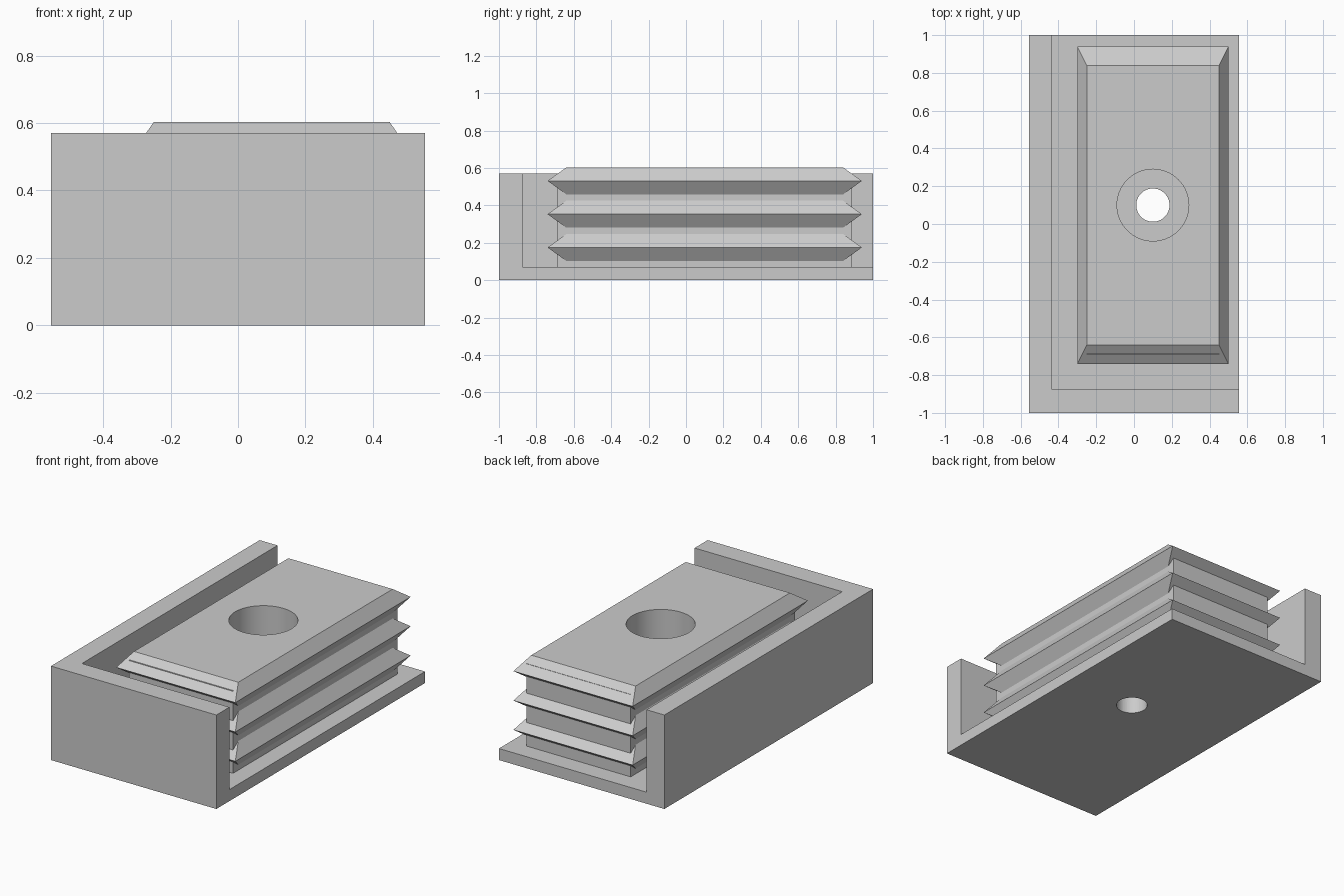
import bpy
import bmesh
import math

if "Cube" in bpy.data.objects:
    bpy.data.objects.remove(bpy.data.objects["Cube"], do_unlink=True)

grey = bpy.data.materials.new("plain grey")
grey.use_nodes = True
grey.diffuse_color = (0.6, 0.6, 0.6, 1)
grey.node_tree.nodes["Principled BSDF"].inputs["Base Color"].default_value = (0.6, 0.6, 0.6, 1)


def loft(name, rings):
    """Close a stack of equal-length point rings into a solid."""
    bm = bmesh.new()
    loops = [[bm.verts.new(p) for p in ring] for ring in rings]
    n = len(loops[0])
    for low, high in zip(loops, loops[1:]):
        for i in range(n):
            j = (i + 1) % n
            bm.faces.new((low[i], low[j], high[j], high[i]))
    bm.faces.new(loops[0][::-1])
    bm.faces.new(loops[-1])
    bmesh.ops.recalc_face_normals(bm, faces=bm.faces)
    mesh = bpy.data.meshes.new(name)
    bm.to_mesh(mesh)
    bm.free()
    mesh.materials.append(grey)
    obj = bpy.data.objects.new(name, mesh)
    bpy.context.collection.objects.link(obj)
    return obj


def rect(x0, x1, y0, y1, z):
    return [(x0, y0, z), (x1, y0, z), (x1, y1, z), (x0, y1, z)]


def circle(radius, z, n=64):
    angles = [2 * math.pi * i / n for i in range(n)]
    return [(HOLE_X + radius * math.cos(a), HOLE_Y + radius * math.sin(a), z) for a in angles]


def cut(obj, cutter):
    bpy.ops.object.select_all(action="DESELECT")
    bpy.context.view_layer.objects.active = obj
    obj.select_set(True)
    mod = obj.modifiers.new("cut", "BOOLEAN")
    mod.operation = "DIFFERENCE"
    mod.solver = "EXACT"
    mod.object = cutter
    bpy.ops.object.modifier_apply(modifier=mod.name)
    bpy.ops.object.shade_smooth_by_angle(angle=math.radians(25))


HOLE_X, HOLE_Y = 0.1, 0.1
W = 0.555
FLOOR = 0.07

# Tray: floor with a front wall and a right wall, open on the other two sides
tray = loft("tray", [rect(-W, W, -1, 1, z) for z in (0, 0.57)])
pocket = loft("pocket_cutter", [rect(-0.435, 1, -0.875, 1.5, z) for z in (FLOOR, 1)])
cut(tray, pocket)

# Central block
parts = [tray, loft("block", [rect(-0.25, 0.45, -0.69, 0.887, z) for z in (FLOOR, 0.57)])]

# Three pointed ridges around the block
for name, z in (("lower_ridge", 0.175), ("middle_ridge", 0.353), ("upper_ridge", 0.531)):
    parts.append(loft(name, [
        rect(-0.25, 0.45, -0.64, 0.84, z - 0.072),
        rect(-0.3, 0.5, -0.74, 0.94, z),
        rect(-0.25, 0.45, -0.64, 0.84, z + 0.072)]))

# Stepped bolt hole through everything
step = 0.25
bolt_hole = loft("hole_cutter", [circle(0.088, -0.2), circle(0.088, step),
                                 circle(0.19, step), circle(0.19, 1)])
for part in parts:
    cut(part, bolt_hole)

for helper in (pocket, bolt_hole):
    bpy.data.objects.remove(helper, do_unlink=True)
